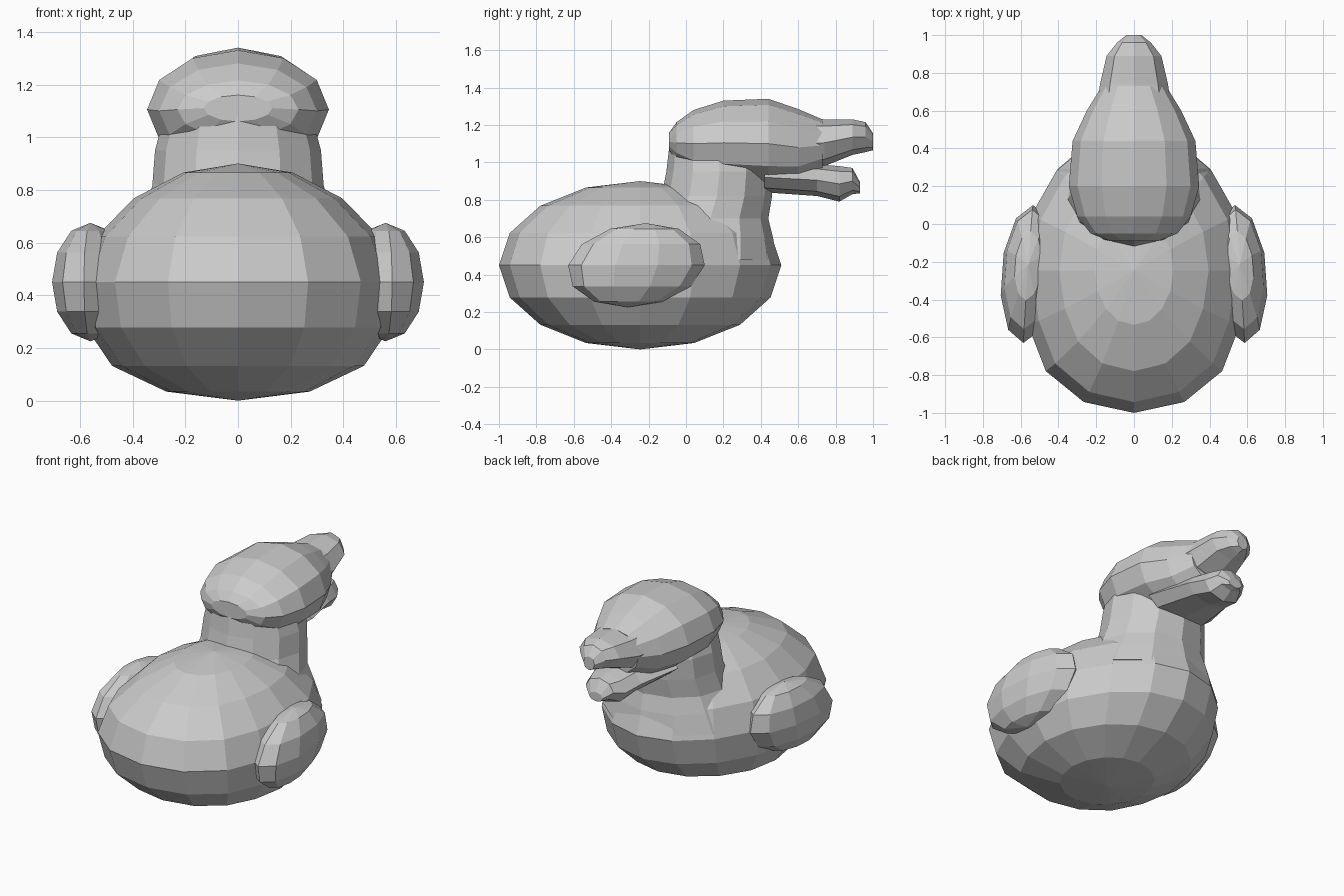
import bpy, bmesh, math
from mathutils import Vector

if "Cube" in bpy.data.objects:
    bpy.data.objects.remove(bpy.data.objects["Cube"])


def finish(name, bm):
    bmesh.ops.recalc_face_normals(bm, faces=bm.faces)
    me = bpy.data.meshes.new(name)
    bm.to_mesh(me)
    bm.free()
    ob = bpy.data.objects.new(name, me)
    bpy.context.collection.objects.link(ob)
    return ob


def loft(name, rings, axis, n):
    """Elliptical rings: (position, centre, x radius, other radius) along 'Y' or 'Z'."""
    bm = bmesh.new()
    loops = []
    for p, c, rx, ro in rings:
        loop = []
        for i in range(n):
            a = math.tau * i / n
            x, o = rx * math.cos(a), c + ro * math.sin(a)
            loop.append(bm.verts.new((x, p, o) if axis == 'Y' else (x, o, p)))
        loops.append(loop)
    for a, b in zip(loops, loops[1:]):
        for i in range(n):
            j = (i + 1) % n
            bm.faces.new((a[i], a[j], b[j], b[i]))
    bm.faces.new(loops[0])
    bm.faces.new(loops[-1])
    return finish(name, bm)


def ball(name, u, v, shape):
    """Sphere whose unit coordinates are remapped by shape()."""
    bm = bmesh.new()
    bmesh.ops.create_uvsphere(bm, u_segments=u, v_segments=v, radius=1)
    for vert in bm.verts:
        vert.co = Vector(shape(*vert.co))
    return finish(name, bm)


# Body: ellipsoid, narrower at the top and squarer at the rear and underside
def body_shape(x, y, z):
    w = 0.595
    if z > 0.2:
        w -= 0.07 * (z - 0.2)
    elif z < -0.2:
        w += 0.16 * (-z - 0.2)
    if y < -0.3:
        w += 0.16 * (-y - 0.3)
    if y > 0.3:
        w -= 0.05 * (y - 0.3)
    return x * w, -0.245 + y * 0.755, 0.45 + z * 0.45


ball("body", 16, 8, body_shape)

# Neck, flaring into the chest
loft("neck", [(0.48, 0.10, 0.46, 0.385), (0.60, 0.12, 0.40, 0.345),
              (0.70, 0.13, 0.35, 0.31), (0.82, 0.165, 0.325, 0.295),
              (0.95, 0.18, 0.315, 0.285), (1.08, 0.17, 0.28, 0.26)], 'Z', 12)

# Head, running from the nape to the base of the beak
loft("head", [(-0.09, 1.11, 0.13, 0.05), (-0.05, 1.105, 0.23, 0.11),
              (0.04, 1.10, 0.30, 0.18), (0.20, 1.105, 0.345, 0.225),
              (0.44, 1.10, 0.325, 0.24), (0.60, 1.08, 0.25, 0.205),
              (0.73, 1.09, 0.17, 0.14)], 'Y', 12)

# Open beak
loft("upper_beak", [(0.60, 1.10, 0.20, 0.14), (0.74, 1.105, 0.18, 0.125),
                    (0.89, 1.135, 0.145, 0.095), (0.96, 1.135, 0.09, 0.08),
                    (1.00, 1.11, 0.04, 0.045)], 'Y', 8)
loft("lower_beak", [(0.42, 0.92, 0.24, 0.08), (0.70, 0.905, 0.17, 0.085),
                    (0.82, 0.885, 0.14, 0.095), (0.89, 0.90, 0.10, 0.07),
                    (0.93, 0.865, 0.05, 0.03)], 'Y', 8)

# Wings hugging the sides
for side, label in ((1, "right"), (-1, "left")):
    def wing_shape(x, y, z, s=side):
        yy = y * 0.365
        return (s * (0.56 + x * 0.145 - yy * 0.07), -0.265 + yy + 0.05 * z,
                0.45 + z * 0.225)
    ball(label + "_wing", 10, 6, wing_shape)
